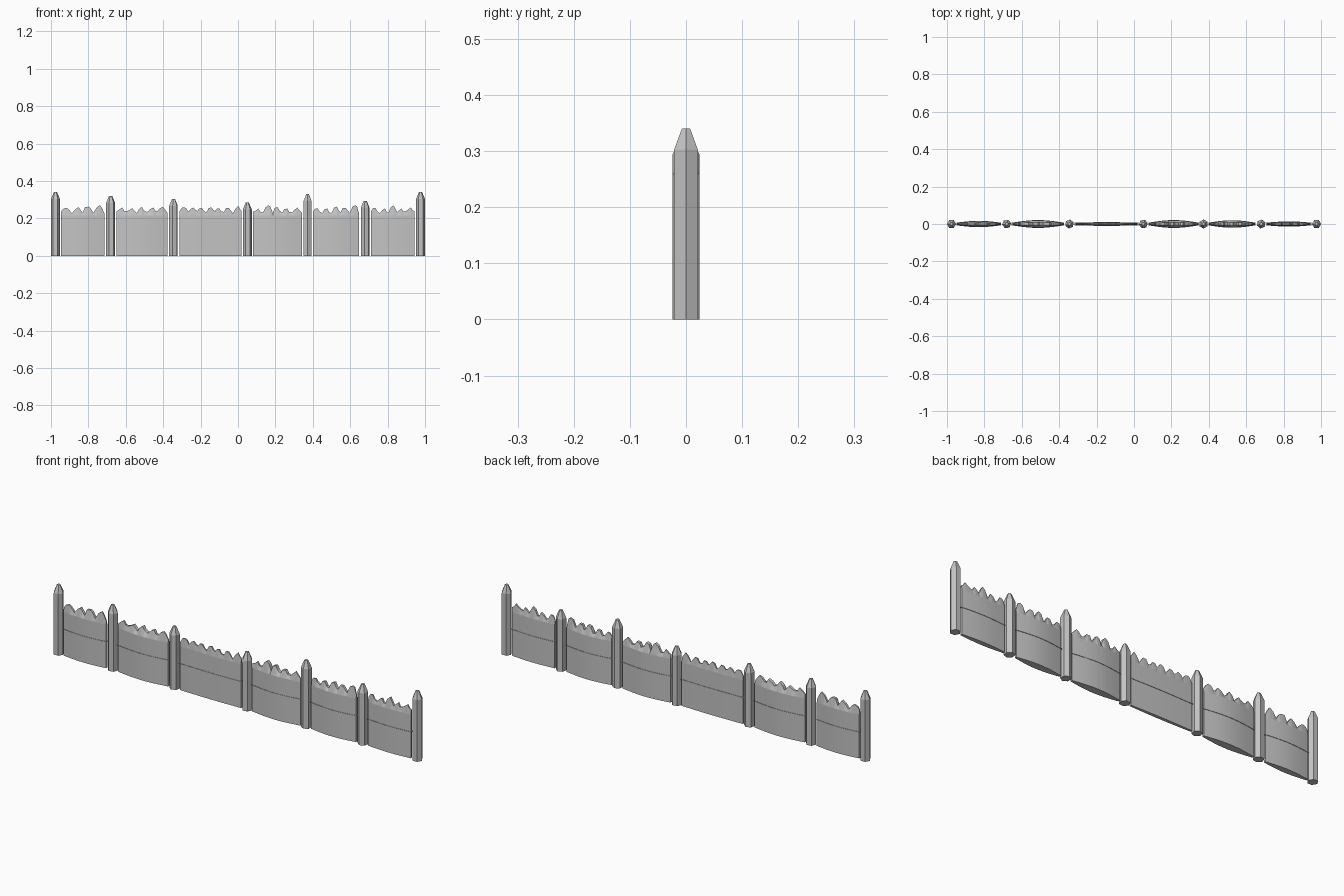
import bpy, bmesh, math, random

random.seed(4)
if "Cube" in bpy.data.objects:
    bpy.data.objects.remove(bpy.data.objects["Cube"])

stone = bpy.data.materials.new("stone grey")
stone.use_nodes = True
GREY = (0.55, 0.55, 0.55, 1)
stone.diffuse_color = GREY
stone.node_tree.nodes["Principled BSDF"].inputs["Base Color"].default_value = GREY


def finish(bm, name):
    bmesh.ops.recalc_face_normals(bm, faces=bm.faces)
    mesh = bpy.data.meshes.new(name)
    bm.to_mesh(mesh)
    bm.free()
    mesh.materials.append(stone)
    obj = bpy.data.objects.new(name, mesh)
    bpy.context.collection.objects.link(obj)
    return obj


def loft(loops, name):
    """Skin a row of equal closed loops and cap both ends."""
    bm = bmesh.new()
    rings = [[bm.verts.new(p) for p in loop] for loop in loops]
    n = len(rings[0])
    for a, b in zip(rings, rings[1:]):
        for i in range(n):
            j = (i + 1) % n
            bm.faces.new((a[i], a[j], b[j], b[i]))
    bm.faces.new(rings[0])
    bm.faces.new(rings[-1][::-1])
    return finish(bm, name)


def post(x, height, turn, name):
    """Six-sided post with a blunt point."""
    def ring(r, z):
        angles = [math.radians(60 * i + turn) for i in range(6)]
        return [(x + r * math.cos(a), r * math.sin(a), z) for a in angles]
    loft([ring(0.0242, 0), ring(0.0242, height - 0.037), ring(0.0085, height)], name)


def swell(x, x0, x1, bulge):
    """Half thickness of a panel, fattest in the middle."""
    return 0.005 + (bulge - 0.005) * math.sin(math.pi * (x - x0) / (x1 - x0))


def panel(x0, x1, bulge, teeth, name):
    """Wall of fused stakes with a ragged, pinched top."""
    pitch = (x1 - x0) / teeth
    columns = [(x0, 0.236)]
    for i in range(teeth):
        left = x0 + i * pitch
        peak = random.uniform(0.252, 0.272)
        lean = random.uniform(-0.08, 0.08)
        columns.append((left + pitch * (0.25 + lean), peak - random.uniform(0, 0.014)))
        columns.append((left + pitch * (0.55 + lean), peak))
        columns.append((left + pitch * (0.75 + lean), peak - random.uniform(0.005, 0.02)))
        columns.append((left + pitch, random.uniform(0.226, 0.24)))
    loops = []
    for x, top in columns:
        t = swell(x, x0, x1, bulge)
        pinch = t * 0.45
        loops.append([(x, -t, 0), (x, -t, 0.215), (x, -pinch, top),
                      (x, pinch, top), (x, t, 0.215), (x, t, 0)])
    loft(loops, name)

    # Thin seam sticking out around the middle
    loops = []
    for i in range(13):
        x = x0 + (x1 - x0) * i / 12
        t = swell(x, x0, x1, bulge) + 0.002
        seam_x = x + 0.004 * (i / 6 - 1)
        loops.append([(seam_x, y, z) for y, z in
                      ((-t, 0.129), (-t, 0.131), (t, 0.131), (t, 0.129))])
    loft(loops, name + "_seam")


# Posts: x, height, turn in degrees
posts = [(-0.976, 0.34, 0), (-0.681, 0.32, 10), (-0.345, 0.304, 20),
         (0.05, 0.284, 8), (0.372, 0.33, 30), (0.68, 0.294, 20), (0.976, 0.34, 0)]
for i, (x, height, turn) in enumerate(posts):
    post(x, height, turn, f"post_{i + 1}")

# Panels: left end, right end, half thickness, stakes
panels = [(-0.946, -0.715, 0.015, 4), (-0.65, -0.377, 0.019, 5),
          (-0.313, 0.02, 0.008, 7), (0.081, 0.343, 0.019, 5),
          (0.402, 0.646, 0.018, 5), (0.711, 0.944, 0.012, 5)]
for i, (x0, x1, bulge, teeth) in enumerate(panels):
    panel(x0, x1, bulge, teeth, f"panel_{i + 1}")
